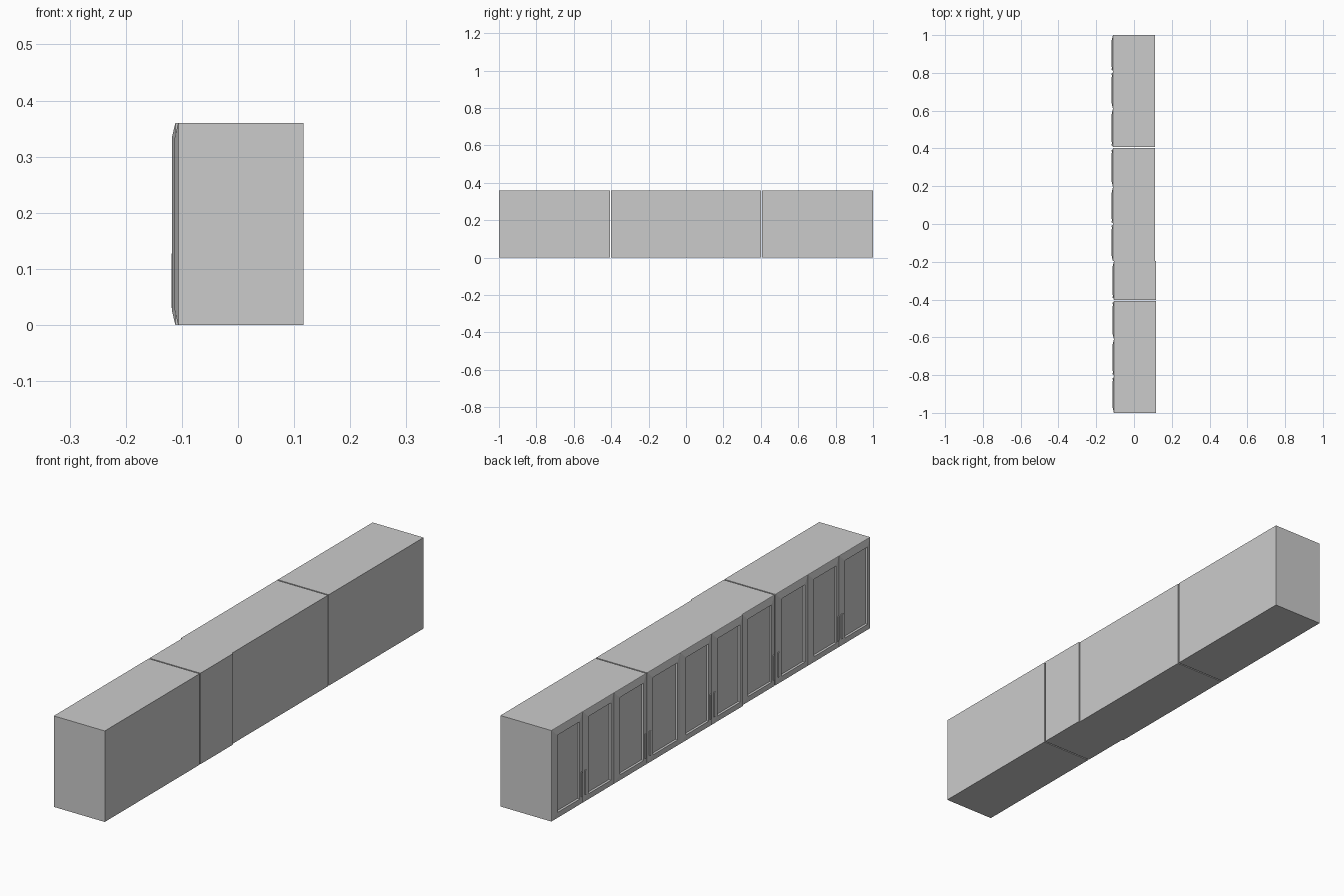
import bpy, bmesh

if "Cube" in bpy.data.objects:
    bpy.data.objects.remove(bpy.data.objects["Cube"])

H = 0.36
DEPTH = 0.223


def mesh_object(name, bm):
    bmesh.ops.recalc_face_normals(bm, faces=bm.faces)
    me = bpy.data.meshes.new(name)
    bm.to_mesh(me)
    bm.free()
    ob = bpy.data.objects.new(name, me)
    bpy.context.collection.objects.link(ob)
    return ob


def box(name, x0, x1, y0, y1, z0, z1):
    bm = bmesh.new()
    bmesh.ops.create_cube(bm, size=1)
    for v in bm.verts:
        v.co.x = x0 if v.co.x < 0 else x1
        v.co.y = y0 if v.co.y < 0 else y1
        v.co.z = z0 if v.co.z < 0 else z1
    return mesh_object(name, bm)


def door(name, front, y0, y1):
    # Nested rectangles: (inset, protrusion) from hinge plane to recessed panel
    steps = [(0.001, 0.0), (0.002, 0.001), (0.028, 0.007), (0.031, 0.001), (0.036, 0.001)]
    bm = bmesh.new()
    rings = []
    for inset, out in steps:
        a, b, c, d = y0 + inset, y1 - inset, inset - 0.001, H - inset + 0.001
        rings.append([bm.verts.new((front - out, y, z))
                      for y, z in ((a, c), (b, c), (b, d), (a, d))])
    for r, s in zip(rings, rings[1:]):
        for i in range(4):
            j = (i + 1) % 4
            bm.faces.new((r[i], r[j], s[j], s[i]))
    bm.faces.new(rings[-1])
    bm.faces.new(rings[0][::-1])
    return mesh_object(name, bm)


def handle(name, front, y):
    return box(name, front - 0.0075, front, y - 0.004, y + 0.004, 0.03, 0.127)


# Cabinets: y start, y end, front plane x, doors as (y0, y1, handle side)
cabinets = [
    (-1.0, -0.61, -0.106, [(-1.0, -0.805, 1), (-0.805, -0.61, -1)]),
    (-0.61, -0.407, -0.106, [(-0.61, -0.407, 1)]),
    (-0.402, -0.197, -0.106, [(-0.402, -0.197, -1)]),
    (-0.197, 0.195, -0.111, [(-0.197, 0.0, 1), (0.0, 0.195, -1)]),
    (0.195, 0.402, -0.111, [(0.195, 0.402, 1)]),
    (0.407, 0.61, -0.111, [(0.407, 0.61, -1)]),
    (0.61, 1.0, -0.111, [(0.61, 0.805, 1), (0.805, 1.0, -1)]),
]
# door 2 from the -y end hinges on the outer side, its handle faces y = -0.4
for n, (y0, y1, front, doors) in enumerate(cabinets, 1):
    box(f"cabinet_body_{n}", front, front + DEPTH, y0, y1, 0, H)
    for k, (a, b, side) in enumerate(doors, 1):
        door(f"cabinet_{n}_door_{k}", front, a, b)
        y = b - 0.013 if side > 0 else a + 0.013
        handle(f"cabinet_{n}_handle_{k}", front, y)
